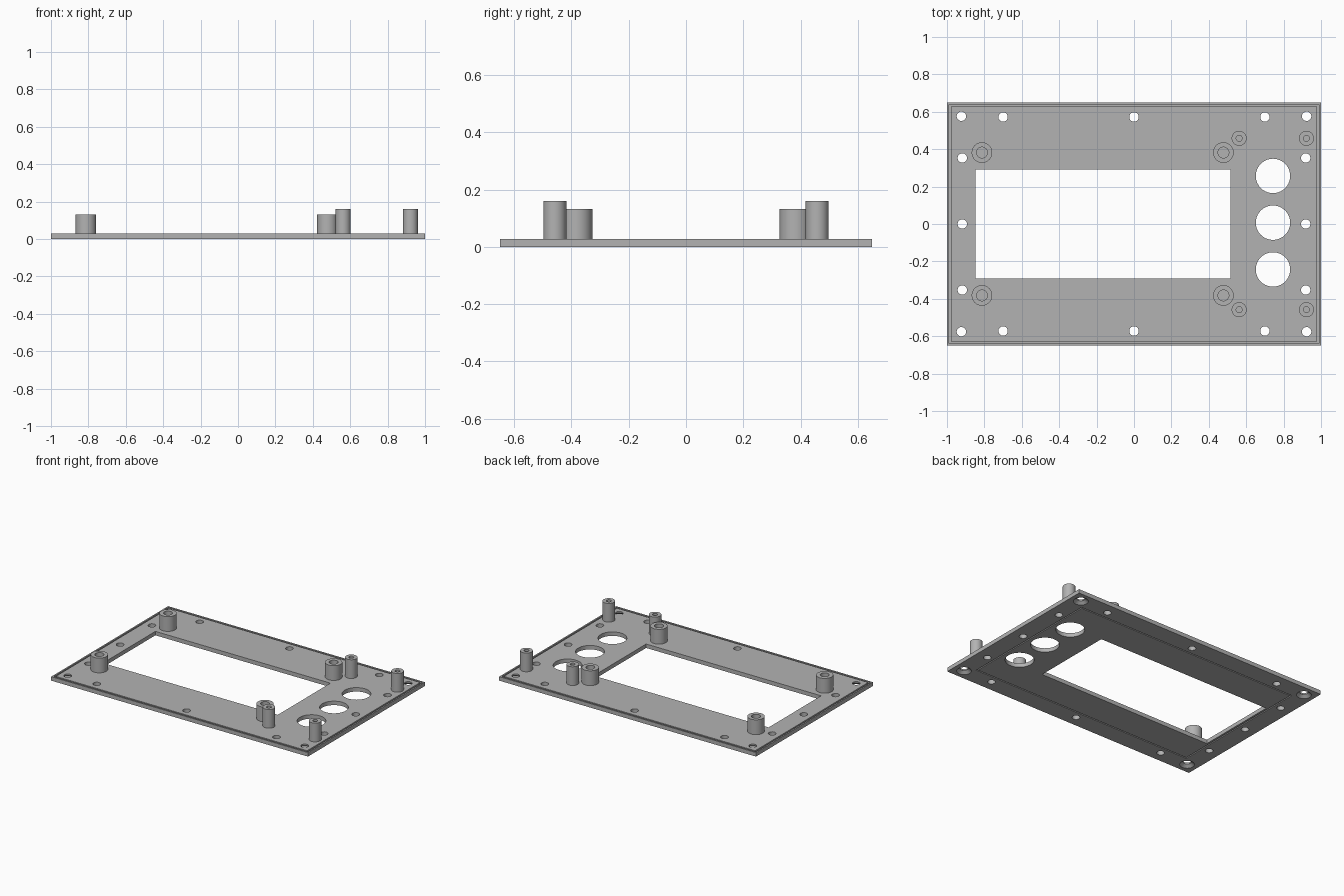
import bpy, bmesh, math
from mathutils import Matrix, Vector

if "Cube" in bpy.data.objects:
    bpy.data.objects.remove(bpy.data.objects["Cube"])

W, D, T = 2.0, 1.3, 0.028          # plate width, depth, thickness

grey = bpy.data.materials.new("plain_grey")
grey.use_nodes = True
grey.diffuse_color = (0.45, 0.45, 0.45, 1)
grey.node_tree.nodes["Principled BSDF"].inputs["Base Color"].default_value = grey.diffuse_color


def finish(bm, name):
    bmesh.ops.recalc_face_normals(bm, faces=bm.faces)
    mesh = bpy.data.meshes.new(name)
    bm.to_mesh(mesh)
    bm.free()
    mesh.materials.append(grey)
    obj = bpy.data.objects.new(name, mesh)
    bpy.context.collection.objects.link(obj)
    return obj


def box(name, x0, x1, y0, y1, z0, z1):
    bm = bmesh.new()
    m = Matrix.Translation(((x0 + x1) / 2, (y0 + y1) / 2, (z0 + z1) / 2))
    bmesh.ops.create_cube(bm, size=1, matrix=m @ Matrix.Diagonal((x1 - x0, y1 - y0, z1 - z0, 1)))
    return finish(bm, name)


def cones(name, spots, z0, z1, r0, r1):
    bm = bmesh.new()
    for x, y in spots:
        bmesh.ops.create_cone(bm, cap_ends=True, segments=40, radius1=r0, radius2=r1, depth=z1 - z0,
                              matrix=Matrix.Translation((x, y, (z0 + z1) / 2)))
    return finish(bm, name)


def cut(obj, cutter):
    cutter.hide_render = True
    mod = obj.modifiers.new("cut", 'BOOLEAN')
    mod.operation, mod.solver, mod.object = 'DIFFERENCE', 'EXACT', cutter
    bpy.context.view_layer.objects.active = obj
    bpy.ops.object.modifier_apply(modifier=mod.name)
    bpy.data.objects.remove(cutter)


def frame(x, y, width, z0, z1):
    ring = box("groove_cutter", -x, x, -y, y, z0, z1)
    cut(ring, box("core", width - x, x - width, width - y, y - width, z0 - 1, z1 + 1))
    return ring


def smooth(obj):
    bpy.ops.object.select_all(action='DESELECT')
    obj.select_set(True)
    bpy.context.view_layer.objects.active = obj
    bpy.ops.object.shade_smooth_by_angle(angle=math.radians(30))


def standoff(name, x, y, outer, inner, top):
    # Hollow post turned from its half profile
    bm = bmesh.new()
    base = T - 0.004
    pts = [(0, T + 0.01), (inner, T + 0.01), (inner, top), (outer, top), (outer, base), (0, base)]
    vs = [bm.verts.new((r, 0, z)) for r, z in pts]
    es = [bm.edges.new(pair) for pair in zip(vs, vs[1:])]
    bmesh.ops.spin(bm, geom=vs + es, cent=(0, 0, 0), axis=(0, 0, 1), angle=math.tau, steps=40)
    bmesh.ops.remove_doubles(bm, verts=bm.verts, dist=1e-5)
    bmesh.ops.translate(bm, verts=bm.verts, vec=Vector((x, y, 0)))
    smooth(finish(bm, name))


# Plate with the display window
plate = box("panel_plate", -W / 2, W / 2, -D / 2, D / 2, 0, T)
cut(plate, box("window_cutter", -0.848, 0.515, -0.292, 0.292, -1, 1))

# Button holes and screw holes
cut(plate, cones("button_cutter", [(0.743, y) for y in (-0.243, 0.007, 0.257)], -1, 1, 0.092, 0.092))
corners = [(sx * 0.923, sy * 0.576) for sx in (-1, 1) for sy in (-1, 1)]
edge_holes = [(x, s * 0.572) for x in (-0.7, 0, 0.7) for s in (-1, 1)]
side_holes = [(s * 0.918, y) for y in (-0.353, 0, 0.353) for s in (-1, 1)]
cut(plate, cones("screw_cutter", corners + edge_holes + side_holes, -1, 1, 0.025, 0.025))
cut(plate, cones("countersink_cutter", corners, -0.002, 0.018, 0.05, 0.0255))

# Border groove on top, thin seal groove underneath
cut(plate, frame(0.99, 0.64, 0.011, T - 0.014, T + 0.1))
cut(plate, frame(0.87, 0.52, 0.008, -0.1, 0.007))
smooth(plate)

# Display standoffs (wide) and board standoffs (narrow)
for side, s in (("front", -1), ("back", 1)):
    for i, x in enumerate((-0.813, 0.478)):
        standoff(f"display_standoff_{side}_{i + 1}", x, s * 0.382, 0.055, 0.029, 0.132)
    for i, x in enumerate((0.562, 0.922)):
        standoff(f"board_standoff_{side}_{i + 1}", x, s * 0.458, 0.04, 0.016, 0.16)
